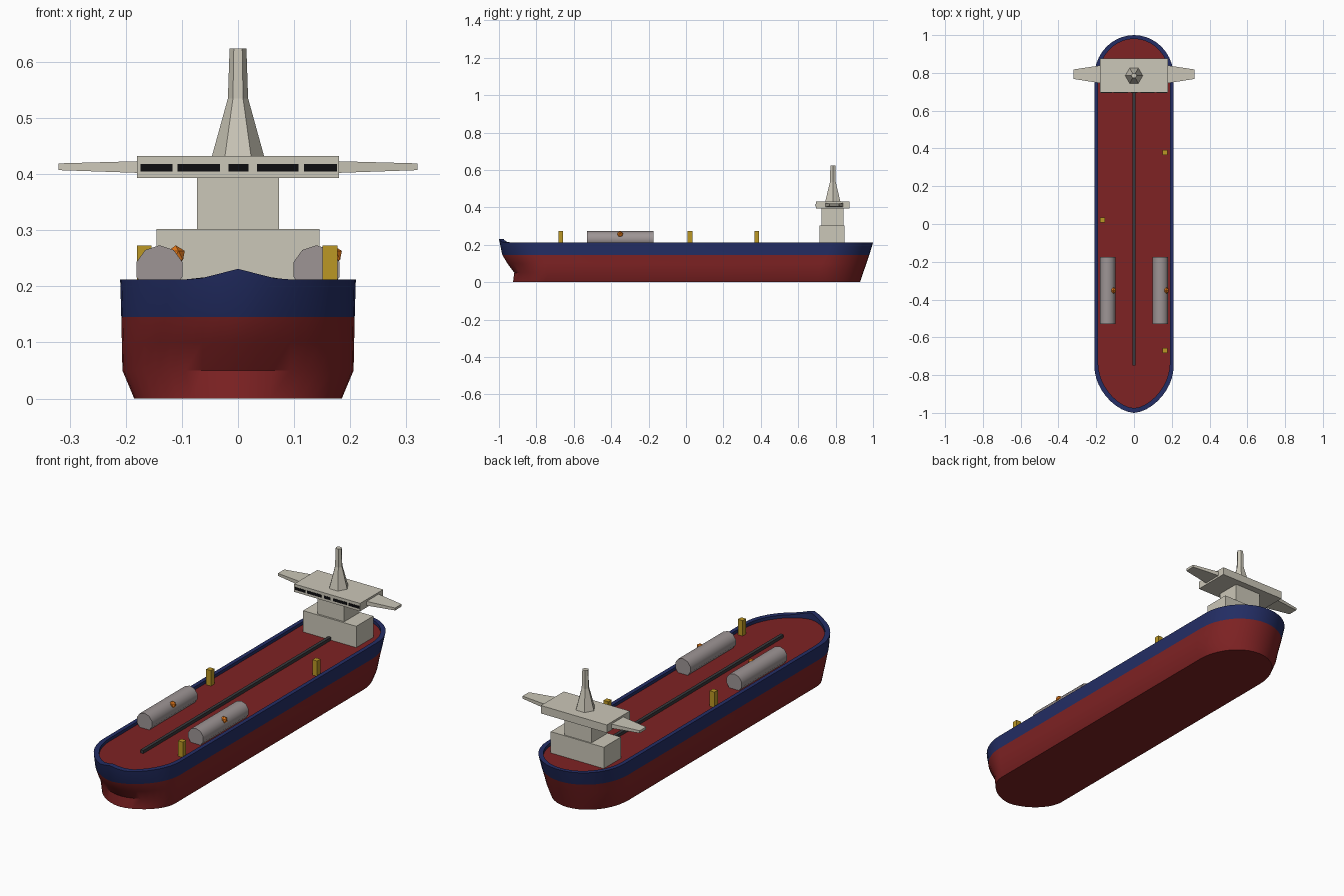
import bpy, bmesh, math

if "Cube" in bpy.data.objects:
    bpy.data.objects.remove(bpy.data.objects["Cube"])

def material(name, rgb):
    m = bpy.data.materials.new(name)
    m.diffuse_color = (*rgb, 1)
    m.use_nodes = True
    m.node_tree.nodes["Principled BSDF"].inputs["Base Color"].default_value = m.diffuse_color
    return m

RED = material("hull red", (0.21, 0.016, 0.017))
BLUE = material("navy blue", (0.017, 0.027, 0.13))
CREAM = material("cream", (0.60, 0.57, 0.48))
GREY = material("tank grey", (0.34, 0.30, 0.30))
YELLOW = material("post yellow", (0.50, 0.31, 0.018))
ORANGE = material("valve orange", (0.78, 0.19, 0.01))
DARK = material("pipe grey", (0.04, 0.04, 0.045))
BLACK = material("window black", (0.004, 0.004, 0.005))

def finish(name, bm, mats, smooth=None):
    bmesh.ops.recalc_face_normals(bm, faces=bm.faces)
    me = bpy.data.meshes.new(name)
    bm.to_mesh(me)
    bm.free()
    ob = bpy.data.objects.new(name, me)
    bpy.context.collection.objects.link(ob)
    for m in mats:
        me.materials.append(m)
    if smooth:
        bpy.ops.object.select_all(action='DESELECT')
        ob.select_set(True)
        bpy.context.view_layer.objects.active = ob
        bpy.ops.object.shade_smooth_by_angle(angle=math.radians(smooth))
    return ob

def loft(bm, rings, cap_start=True, cap_end=True):
    """Skin a list of equally long point rings; returns the face bands."""
    vs = [[bm.verts.new(p) for p in r] for r in rings]
    n = len(vs[0])
    bands = [[bm.faces.new((a[i], a[(i + 1) % n], b[(i + 1) % n], b[i]))
              for i in range(n)] for a, b in zip(vs, vs[1:])]
    caps = []
    if cap_start:
        caps.append(bm.faces.new(vs[0][::-1]))
    if cap_end:
        caps.append(bm.faces.new(vs[-1]))
    return bands, caps

def box(name, x, y, z, mat):
    bm = bmesh.new()
    loft(bm, [[(x[0], y[0], h), (x[1], y[0], h), (x[1], y[1], h), (x[0], y[1], h)] for h in z])
    return finish(name, bm, [mat])

# Hull: stacked outlines, then over the bulwark and down to the deck
def outline(z, w, bow, stern, bow_len, stern_len, sheer=0.0):
    n = 10
    half = []
    for i in range(n + 1):
        t = math.pi / 2 * i / n
        x = w * math.sin(t)
        half.append((x, bow + bow_len * (1 - math.cos(t)) ** 0.85,
                     z + sheer * max(0, 1 - x / 0.075)))
    for i in range(n + 1):
        t = math.pi / 2 * i / n
        half.append((w * math.cos(t), stern - stern_len * (1 - math.sin(t)), z))
    return half + [(-x, y, h) for x, y, h in half[-2:0:-1]]

DECK = 0.197
levels = [(0.0, 0.185, -0.925, 0.93, 0.17, 0.22),
          (0.05, 0.206, -0.918, 0.947, 0.18, 0.24),
          (0.10, 0.207, -0.955, 0.965, 0.21, 0.24),
          (0.145, 0.208, -0.982, 0.98, 0.23, 0.23),
          (0.212, 0.21, -1.0, 1.0, 0.25, 0.22, 0.019),
          (0.212, 0.19, -0.975, 0.98, 0.24, 0.21, 0.019),
          (DECK, 0.19, -0.975, 0.98, 0.24, 0.21)]
bm = bmesh.new()
bands, caps = loft(bm, [outline(*l) for l in levels])
for band in bands[3:]:
    for f in band:
        f.material_index = 1
finish("hull", bm, [RED, BLUE], 30)

# Centre pipe along the deck
box("deck_pipe", (-0.008, 0.008), (-0.75, 0.72), (DECK - 0.002, 0.212), DARK)

# Superstructure blocks
box("lower_house", (-0.145, 0.145), (0.715, 0.848), (DECK - 0.002, 0.302), CREAM)
box("tower", (-0.073, 0.073), (0.724, 0.842), (0.30, 0.395), CREAM)
box("bridge", (-0.18, 0.18), (0.695, 0.875), (0.393, 0.432), CREAM)

# Tapered bridge wings
for s, side in ((1, "right"), (-1, "left")):
    bm = bmesh.new()
    loft(bm, [[(s * x, y0, z0), (s * x, y1, z0), (s * x, y1, z1), (s * x, y0, z1)]
              for x, y0, y1, z0, z1 in ((0.175, 0.745, 0.84, 0.402, 0.423),
                                        (0.32, 0.768, 0.818, 0.407, 0.419))])
    finish(f"bridge_wing_{side}", bm, [CREAM])

# Bridge front windows as thin plates
for i, (a, b) in enumerate(((-0.174, -0.117), (-0.108, -0.032), (-0.017, 0.019),
                            (0.034, 0.108), (0.118, 0.176))):
    box(f"bridge_window_{i + 1}", (a, b), (0.693, 0.697), (0.405, 0.418), BLACK)

# Six-sided mast
bm = bmesh.new()
loft(bm, [[(r * math.cos(k * math.pi / 3), 0.785 + r * math.sin(k * math.pi / 3), z)
           for k in range(6)] for r, z in ((0.047, 0.43), (0.018, 0.535), (0.015, 0.624))])
finish("mast", bm, [CREAM])

# Ten-sided deck tanks, each with a valve on its right side
for s, side in ((1, "right"), (-1, "left")):
    bm = bmesh.new()
    loft(bm, [[(s * 0.14 + 0.043 * math.cos(math.radians(90 + 36 * k)), y,
                0.23 + 0.043 * math.sin(math.radians(90 + 36 * k)))
               for k in range(10)] for y in (-0.53, -0.175)])
    finish(f"tank_{side}", bm, [GREY], 40)
    bm = bmesh.new()
    bmesh.ops.create_icosphere(bm, subdivisions=1, radius=0.018)
    bmesh.ops.translate(bm, verts=bm.verts, vec=(s * 0.14 + 0.029, -0.352, 0.255))
    finish(f"valve_{side}", bm, [ORANGE])

# Yellow deck posts
for i, (x, y) in enumerate(((0.164, 0.378), (-0.167, 0.022), (0.164, -0.67))):
    box(f"deck_post_{i + 1}", (x - 0.013, x + 0.013), (y - 0.013, y + 0.013),
        (DECK - 0.002, 0.273), YELLOW)
